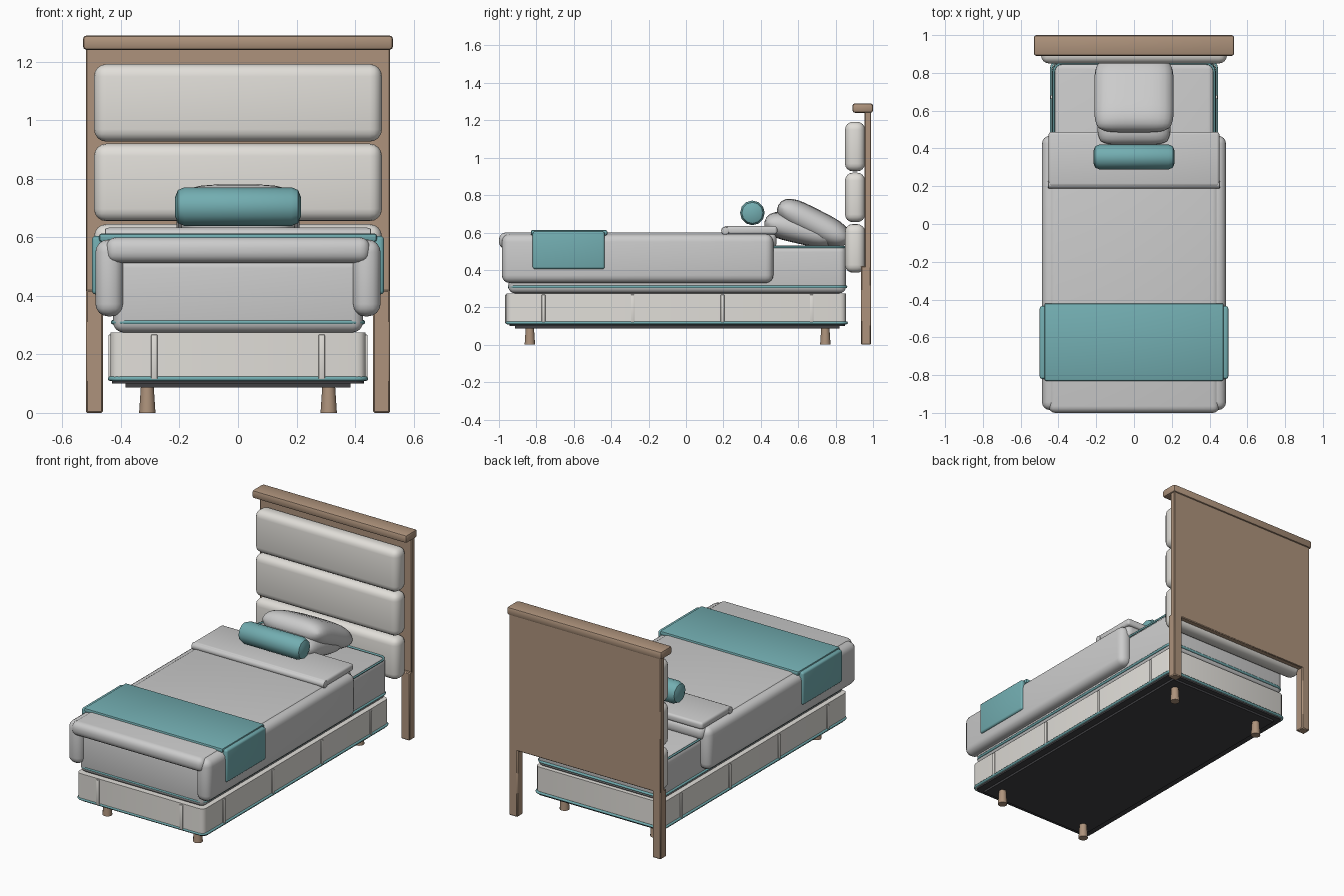
import bpy, bmesh, math
from mathutils import Matrix

if "Cube" in bpy.data.objects:
    bpy.data.objects.remove(bpy.data.objects["Cube"])


def material(name, rgb):
    m = bpy.data.materials.new(name)
    m.diffuse_color = (*rgb, 1)
    m.use_nodes = True
    m.node_tree.nodes["Principled BSDF"].inputs["Base Color"].default_value = m.diffuse_color
    return m


CREAM = material("cream_fabric", (0.75, 0.73, 0.69))
LINEN = material("pale_linen", (0.78, 0.77, 0.75))
TEAL = material("teal_fabric", (0.17, 0.42, 0.44))
WOOD = material("wood", (0.42, 0.29, 0.20))
DARK = material("dark_base", (0.05, 0.05, 0.055))


def finish(name, bm, mat, angle=40):
    bmesh.ops.recalc_face_normals(bm, faces=bm.faces)
    me = bpy.data.meshes.new(name)
    bm.to_mesh(me)
    bm.free()
    ob = bpy.data.objects.new(name, me)
    bpy.context.collection.objects.link(ob)
    me.materials.append(mat)
    bpy.ops.object.select_all(action='DESELECT')
    ob.select_set(True)
    bpy.context.view_layer.objects.active = ob
    bpy.ops.object.shade_smooth_by_angle(angle=math.radians(angle))
    return ob


def box(name, x, y, z, mat, r=0.0, seg=3, only=None):
    """Box from (min, max) ranges; bevel all edges, or those along axis `only`."""
    bm = bmesh.new()
    bmesh.ops.create_cube(bm, size=1)
    for v in bm.verts:
        v.co = [sum(a) / 2 + c * (a[1] - a[0]) for a, c in zip((x, y, z), v.co)]
    if r:
        edges = [e for e in bm.edges if only is None
                 or abs(e.verts[0].co[only] - e.verts[1].co[only]) > 1e-5]
        bmesh.ops.bevel(bm, geom=edges, offset=r, segments=seg, profile=0.5, affect='EDGES')
    return finish(name, bm, mat)


def mirrored(name, x, *args, **kw):
    for side, rng in (("right", x), ("left", (-x[1], -x[0]))):
        box(name + "_" + side, rng, *args, **kw)


def cylinder(name, r1, r2, depth, sides, matrix, mat, bevel=0.0):
    bm = bmesh.new()
    bmesh.ops.create_cone(bm, cap_ends=True, segments=sides, radius1=r1, radius2=r2,
                          depth=depth, matrix=matrix)
    if bevel:
        caps = [e for f in bm.faces if len(f.verts) == sides for e in f.edges]
        bmesh.ops.bevel(bm, geom=caps, offset=bevel, segments=2, profile=0.5, affect='EDGES')
    return finish(name, bm, mat)


def piping(name, hx, y0, y1, z, corner, r, mat):
    """Tube around a rounded rectangle."""
    cu = bpy.data.curves.new(name, 'CURVE')
    cu.dimensions = '3D'
    cu.bevel_depth = r
    cu.bevel_resolution = 2
    pts = []
    for cx, cy, a0 in ((hx, y1, 0), (-hx, y1, 90), (-hx, y0, 180), (hx, y0, 270)):
        ox = cx - math.copysign(corner, cx)
        oy = cy - corner if cy == y1 else cy + corner
        for k in range(5):
            a = math.radians(a0 + k * 22.5)
            pts.append((ox + corner * math.cos(a), oy + corner * math.sin(a), z, 1))
    sp = cu.splines.new('POLY')
    sp.points.add(len(pts) - 1)
    for p, co in zip(sp.points, pts):
        p.co = co
    sp.use_cyclic_u = True
    cu.materials.append(mat)
    ob = bpy.data.objects.new(name, cu)
    bpy.context.collection.objects.link(ob)


def pillow(name, w, l, t, loc, tilt):
    bm = bmesh.new()
    for s in (1, -1):
        g = bmesh.ops.create_grid(bm, x_segments=14, y_segments=14, size=1)
        for v in g["verts"]:
            u, q = math.sin(v.co.x * math.pi / 2), math.sin(v.co.y * math.pi / 2)
            h = (max(0, 1 - u ** 4) * max(0, 1 - q ** 4)) ** 0.45
            v.co = (u * w / 2 * (1 - 0.10 * q ** 6), q * l / 2 * (1 - 0.10 * u ** 6), s * h * t / 2)
    bmesh.ops.remove_doubles(bm, verts=bm.verts, dist=1e-4)
    bmesh.ops.transform(bm, verts=bm.verts, matrix=Matrix.Translation(loc)
                        @ Matrix.Rotation(math.radians(tilt), 4, 'X'))
    finish(name, bm, LINEN, 60)


# Headboard: legs, panel, cap rail and three padded cushions
mirrored("headboard_leg", (0.462, 0.52), (0.935, 0.99), (0, 0.42), WOOD, r=0.005, seg=1)
box("headboard_panel", (-0.52, 0.52), (0.955, 0.99), (0.41, 1.25), WOOD, r=0.004, seg=1)
box("headboard_cap", (-0.53, 0.53), (0.89, 1.0), (1.24, 1.29), WOOD, r=0.013, seg=2)
for i, (z0, z1) in enumerate(((0.385, 0.645), (0.655, 0.92), (0.927, 1.192))):
    box(f"headboard_cushion_{i + 1}", (-0.492, 0.492), (0.85, 0.957), (z0, z1), CREAM, r=0.042, seg=4)

# Upholstered base with straps, piping and dark underside
box("base_box", (-0.436, 0.436), (-0.96, 0.855), (0.11, 0.275), CREAM, r=0.03, only=2)
box("base_underside", (-0.43, 0.43), (-0.945, 0.85), (0.10, 0.112), DARK, r=0.03, only=2)
box("base_plinth", (-0.385, 0.385), (-0.915, 0.82), (0.087, 0.102), DARK)
piping("base_piping", 0.437, -0.957, 0.858, 0.117, 0.035, 0.008, TEAL)
for i, y in enumerate((-0.762, -0.285, 0.195, 0.672)):
    mirrored(f"base_side_strap_{i + 1}", (0.43, 0.443), (y - 0.01, y + 0.01), (0.115, 0.268),
             CREAM, r=0.004, seg=2)
mirrored("base_front_strap", (0.275, 0.297), (-0.967, -0.95), (0.115, 0.268), CREAM, r=0.004, seg=2)

# Tapered feet
for x in (-0.31, 0.31):
    for y in (-0.835, 0.745):
        cylinder("foot", 0.028, 0.022, 0.09, 12, Matrix.Translation((x, y, 0.045)), WOOD)

# Mattress with teal piping
box("mattress", (-0.427, 0.427), (-0.95, 0.855), (0.275, 0.53), LINEN, r=0.035, seg=4)
piping("mattress_lower_piping", 0.427, -0.945, 0.855, 0.31, 0.045, 0.008, TEAL)
piping("mattress_upper_piping", 0.425, -0.94, 0.85, 0.523, 0.045, 0.006, TEAL)

# Duvet: top, hanging sides, turned-down fold
box("duvet_top", (-0.452, 0.452), (-1.0, 0.485), (0.513, 0.6), LINEN, r=0.036, seg=4)
mirrored("duvet_side", (0.392, 0.487), (-0.985, 0.467), (0.33, 0.592), LINEN, r=0.042, seg=4)
box("duvet_fold", (-0.452, 0.452), (0.2, 0.488), (0.59, 0.634), LINEN, r=0.014, seg=3)
cylinder("duvet_fold_roll", 0.022, 0.022, 0.91, 12, Matrix.Translation((0, 0.21, 0.609))
         @ Matrix.Rotation(math.pi / 2, 4, 'Y'), LINEN, bevel=0.006)

# Throw blanket across the foot end
box("throw_top", (-0.475, 0.475), (-0.83, -0.42), (0.585, 0.613), TEAL, r=0.009, seg=2)
mirrored("throw_side", (0.463, 0.499), (-0.82, -0.435), (0.405, 0.605), TEAL, r=0.012, seg=3)

# Pillows and bolster
pillow("lower_pillow", 0.39, 0.39, 0.15, (0, 0.61, 0.615), -13)
pillow("upper_pillow", 0.42, 0.42, 0.155, (0, 0.68, 0.65), -27)
cylinder("bolster", 0.066, 0.066, 0.43, 12, Matrix.Translation((0, 0.355, 0.705))
         @ Matrix.Rotation(math.pi / 2, 4, 'Y'), TEAL, bevel=0.032)
